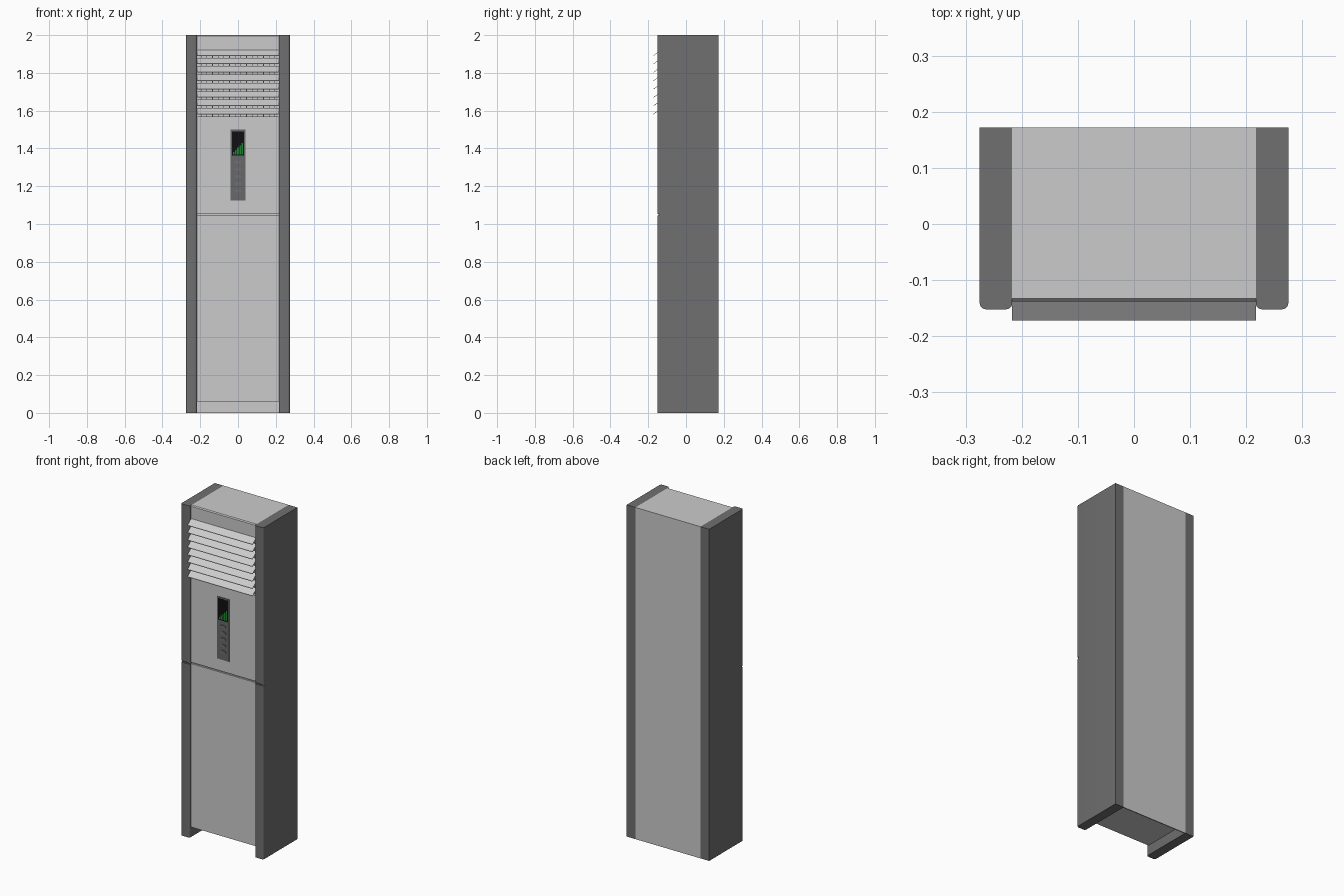
import bpy, bmesh, math
from mathutils import Vector

if "Cube" in bpy.data.objects:
    bpy.data.objects.remove(bpy.data.objects["Cube"])


def material(name, rgb):
    m = bpy.data.materials.new(name)
    m.diffuse_color = (*rgb, 1)
    m.use_nodes = True
    m.node_tree.nodes["Principled BSDF"].inputs["Base Color"].default_value = m.diffuse_color
    return m


DARK = material("dark_grey", (0.16, 0.16, 0.16))
PANEL = material("panel_grey", (0.14, 0.14, 0.14))
BLACK = material("screen_black", (0.005, 0.005, 0.005))
GREEN = material("display_green", (0.01, 0.25, 0.03))


def finish(name, bm, mat=None, smooth=False):
    bmesh.ops.recalc_face_normals(bm, faces=bm.faces)
    me = bpy.data.meshes.new(name)
    bm.to_mesh(me)
    bm.free()
    ob = bpy.data.objects.new(name, me)
    bpy.context.collection.objects.link(ob)
    if mat:
        me.materials.append(mat)
    if smooth:
        bpy.ops.object.select_all(action='DESELECT')
        ob.select_set(True)
        bpy.context.view_layer.objects.active = ob
        bpy.ops.object.shade_smooth_by_angle(angle=math.radians(35))
    return ob


def add_prism(bm, points, direction):
    """Extrude a closed 3D outline along a direction."""
    face = bm.faces.new([bm.verts.new(p) for p in points])
    res = bmesh.ops.extrude_face_region(bm, geom=[face], use_keep_orig=True)
    verts = [v for v in res["geom"] if isinstance(v, bmesh.types.BMVert)]
    bmesh.ops.translate(bm, verts=verts, vec=Vector(direction))


def add_box(bm, x0, x1, y0, y1, z0, z1):
    add_prism(bm, [(x0, y0, z0), (x1, y0, z0), (x1, y1, z0), (x0, y1, z0)], (0, 0, z1 - z0))


W = 0.217        # half width between the side panels
FRONT, BACK = -0.138, 0.172
SEAM = 1.05

# Cabinet: one side profile with plinth gap, seam groove and grille recess
profile = [(BACK, 0), (BACK, 2), (FRONT + 0.005, 2), (FRONT, 1.994), (FRONT, 1.92),
           (-0.085, 1.92), (-0.085, 1.57), (FRONT, 1.57),
           (FRONT, SEAM + 0.004), (FRONT + 0.008, SEAM + 0.004),
           (FRONT + 0.008, SEAM - 0.004), (FRONT, SEAM - 0.004),
           (FRONT, 0.06), (BACK - 0.006, 0.06), (BACK - 0.006, 0)]
bm = bmesh.new()
add_prism(bm, [(-W, y, z) for y, z in profile], (2 * W, 0, 0))
finish("cabinet", bm)


# Side panels with rounded front edges, split by the seam groove
def panel_outline(front, r):
    pts = [(0.275, BACK), (W, BACK)]
    for cx, start in ((W + r, 180), (0.275 - r, 270)):
        for i in range(6):
            a = math.radians(start + 18 * i)
            pts.append((cx + r * math.cos(a), front + r + r * math.sin(a)))
    return pts


for side, s in (("left", -1), ("right", 1)):
    bm = bmesh.new()
    for front, z0, z1 in ((-0.152, 0, SEAM - 0.004), (-0.145, SEAM - 0.004, SEAM + 0.004),
                          (-0.152, SEAM + 0.004, 2)):
        add_prism(bm, [(s * x, y, z0) for x, y in panel_outline(front, 0.011)], (0, 0, z1 - z0))
    finish(side + "_side_panel", bm, DARK, True)

# Sloping grille slats
bm = bmesh.new()
for i in range(8):
    z = 1.58 + i * 0.0443
    add_prism(bm, [(-W, -0.172, z), (-W, -0.130, z + 0.031),
                   (-W, -0.130, z + 0.034), (-W, -0.172, z + 0.003)], (2 * W, 0, 0))
finish("grille_slats", bm)

# Upright vanes behind the slats
bm = bmesh.new()
for i in range(14):
    x = -0.195 + i * 0.03
    add_box(bm, x - 0.0015, x + 0.0015, -0.125, -0.085, 1.57, 1.92)
finish("grille_vanes", bm)

# Control panel and screen
bm = bmesh.new()
add_box(bm, -0.04, 0.04, -0.141, FRONT + 0.002, 1.125, 1.5)
finish("control_panel", bm, PANEL)
bm = bmesh.new()
add_box(bm, -0.033, 0.033, -0.1425, -0.140, 1.362, 1.491)
finish("screen", bm, BLACK)

# Rising level bars on the screen
bm = bmesh.new()
for i in range(5):
    x = -0.027 + i * 0.0115
    add_box(bm, x, x + 0.008, -0.1432, -0.142, 1.368, 1.38 + i * 0.012)
finish("level_bars", bm, GREEN)

# Oval buttons
bm = bmesh.new()
for i in range(5):
    z = 1.175 + i * 0.038
    ring = [(0.019 * math.cos(math.tau * k / 24), -0.145, z + 0.009 * math.sin(math.tau * k / 24))
            for k in range(24)]
    add_prism(bm, ring, (0, 0.005, 0))
finish("buttons", bm, DARK, True)
